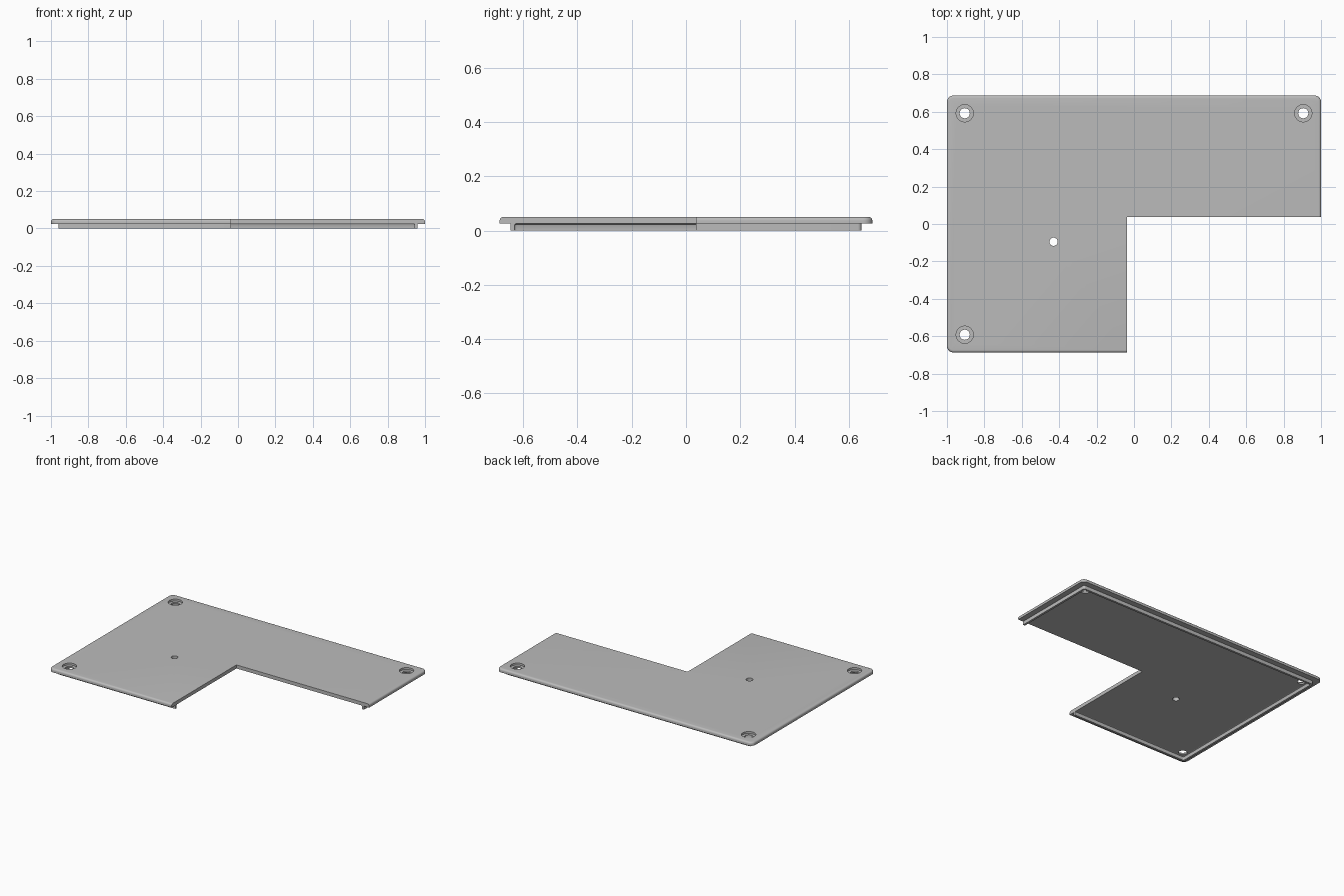
import bpy, bmesh
from math import pi, cos, sin, radians

HALF_X, HALF_Y = 1.0, 0.687
CORNER = 0.035
SCREWS = [(-0.905, 0.592), (0.905, 0.592), (-0.905, -0.592)]

if "Cube" in bpy.data.objects:
    bpy.data.objects.remove(bpy.data.objects["Cube"], do_unlink=True)

grey = bpy.data.materials.new("plain grey")
grey.use_nodes = True
grey.diffuse_color = (0.5, 0.5, 0.5, 1)
grey.node_tree.nodes["Principled BSDF"].inputs["Base Color"].default_value = (0.5, 0.5, 0.5, 1)


def finish(bm, name):
    bmesh.ops.recalc_face_normals(bm, faces=bm.faces)
    mesh = bpy.data.meshes.new(name)
    bm.to_mesh(mesh)
    bm.free()
    mesh.materials.append(grey)
    obj = bpy.data.objects.new(name, mesh)
    bpy.context.collection.objects.link(obj)
    return obj


def outline(bm, inset, z, radius, steps=8):
    """Rounded rectangle of vertices, inset from the outer edge."""
    verts = []
    for i, (sx, sy) in enumerate([(1, 1), (-1, 1), (-1, -1), (1, -1)]):
        cx = sx * (HALF_X - inset - radius)
        cy = sy * (HALF_Y - inset - radius)
        for k in range(steps + 1):
            a = (i + k / steps) * pi / 2
            verts.append(bm.verts.new((cx + radius * cos(a), cy + radius * sin(a), z)))
    return verts


def bridge(bm, a, b):
    for i in range(len(a)):
        j = (i + 1) % len(a)
        bm.faces.new((a[i], a[j], b[j], b[i]))


def cutter(name, loc, size=None, radius=None, depth=None):
    bm = bmesh.new()
    if size:
        bmesh.ops.create_cube(bm, size=1)
        bmesh.ops.scale(bm, vec=size, verts=bm.verts)
    else:
        bmesh.ops.create_cone(bm, cap_ends=True, segments=40, radius1=radius,
                              radius2=radius, depth=depth)
    bmesh.ops.translate(bm, vec=loc, verts=bm.verts)
    return finish(bm, name)


def cut(obj, tools):
    bpy.ops.object.select_all(action="DESELECT")
    bpy.context.view_layer.objects.active = obj
    obj.select_set(True)
    for tool in tools:
        mod = obj.modifiers.new("cut", "BOOLEAN")
        mod.operation = "DIFFERENCE"
        mod.solver = "EXACT"
        mod.object = tool
        bpy.ops.object.modifier_apply(modifier=mod.name)
    bpy.ops.object.shade_smooth_by_angle(angle=radians(30))


# Cover plate with a rounded top edge
FILLET = 0.013
bm = bmesh.new()
rings = [outline(bm, 0, 0.025, CORNER)]
for k in range(6):
    a = k / 5 * pi / 2
    inset = FILLET * (1 - cos(a))
    rings.append(outline(bm, inset, 0.05 - FILLET + FILLET * sin(a), CORNER - inset))
for lower, upper in zip(rings, rings[1:]):
    bridge(bm, lower, upper)
bm.faces.new(rings[0])
bm.faces.new(rings[-1])
plate = finish(bm, "cover_plate")

# Locating lip underneath, with a small fillet inside
bm = bmesh.new()
section = [(0.04, 0.027, 0.014), (0.04, 0, 0.014), (0.055, 0, 0.008),
           (0.055, 0.019, 0.008), (0.057, 0.023, 0.007), (0.061, 0.025, 0.006),
           (0.061, 0.027, 0.006)]
rings = [outline(bm, *point) for point in section]
for i in range(len(rings)):
    bridge(bm, rings[i - 1], rings[i])
lip = finish(bm, "locating_lip")

# Missing quarter, screw holes with counterbores, and the small centre hole
notch = cutter("notch_cutter", (0.962, -0.963, 0), size=(2, 2, 1))
holes = [cutter("centre_hole_cutter", (-0.43, -0.095, 0), radius=0.022, depth=1)]
for x, y in SCREWS:
    holes.append(cutter("screw_hole_cutter", (x, y, 0), radius=0.027, depth=1))
    holes.append(cutter("counterbore_cutter", (x, y, 0.086), radius=0.046, depth=0.1))

cut(plate, [notch] + holes)
cut(lip, [notch])
for tool in [notch] + holes:
    bpy.data.objects.remove(tool, do_unlink=True)
